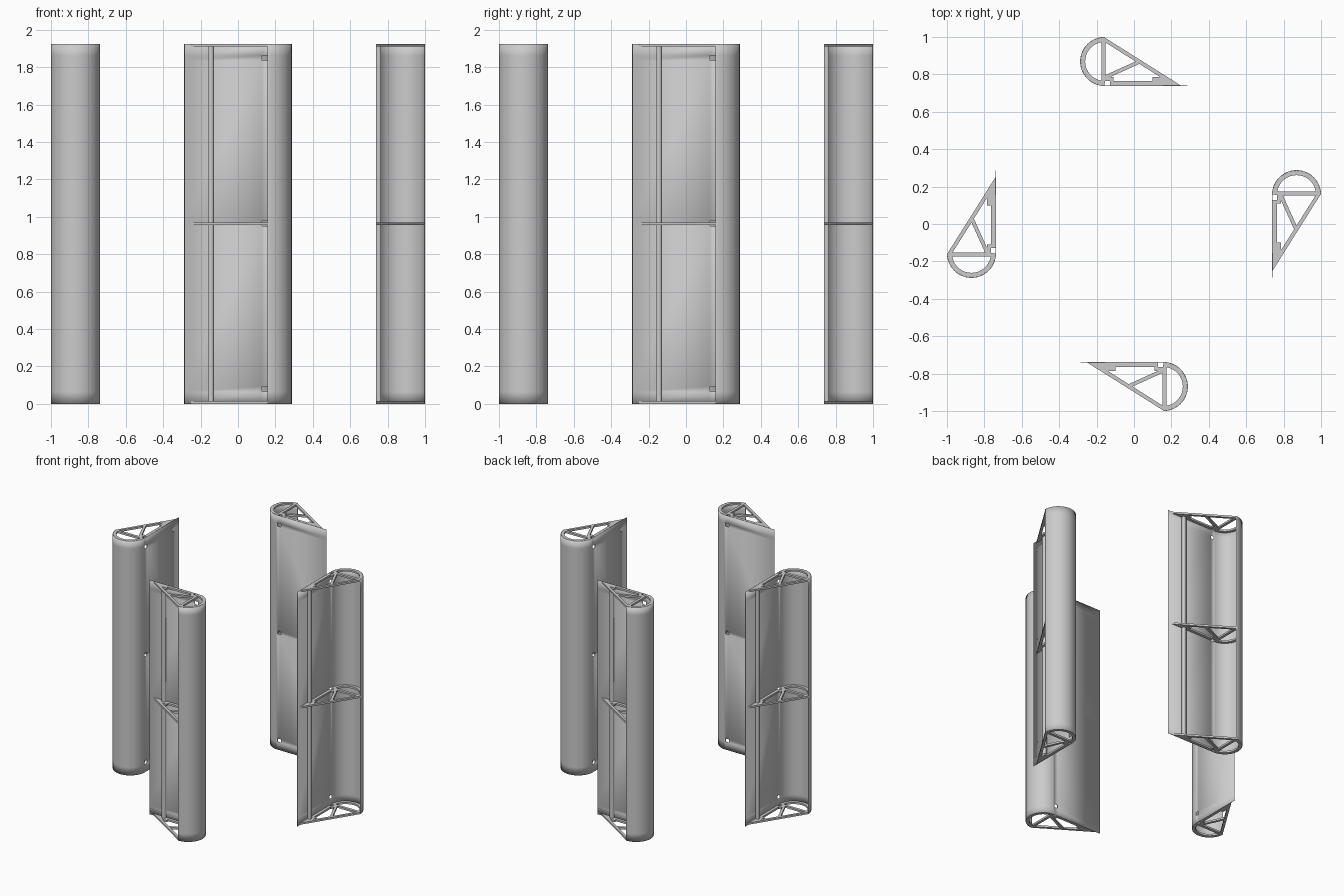
import bpy, bmesh
from math import sin, cos, pi, acos

if "Cube" in bpy.data.objects:
    bpy.data.objects.remove(bpy.data.objects["Cube"])

H = 1.925                      # blade height
CX, CY, R = 0.157, -0.869, 0.131   # nose arc centre and radius
T = 0.003                      # skin thickness
RIB = 0.015                    # rib thickness
INNER = CY + R                 # y of the flat inner face


def arc(r, a0, a1, n):
    return [(CX + r * cos(a0 + (a1 - a0) * i / n),
             CY + r * sin(a0 + (a1 - a0) * i / n)) for i in range(n + 1)]


def skin_mesh():
    """Flat panel with three slots, running into a half-round nose."""
    prof = [(-0.287, INNER), (0.128, INNER)] + arc(R, pi / 2, -pi / 2, 28)
    levels = [0, 0.065, 0.092, 0.95, 0.977, 1.835, 1.862, H]
    bm = bmesh.new()
    grid = [[bm.verts.new((x, y, z)) for z in levels] for x, y in prof]
    for i in range(len(prof) - 1):
        for j in range(len(levels) - 1):
            if i == 1 and j % 2:          # slot opening
                continue
            bm.faces.new((grid[i][j], grid[i][j + 1],
                          grid[i + 1][j + 1], grid[i + 1][j]))
    me = bpy.data.meshes.new("blade_skin")
    bm.to_mesh(me)
    bm.free()
    return me


def plate_mesh(name, loops, thick):
    """Flat plate from an outline and its cut-outs, bottom on z = 0."""
    cu = bpy.data.curves.new(name, 'CURVE')
    cu.dimensions, cu.fill_mode, cu.extrude = '2D', 'BOTH', thick / 2
    for pts in loops:
        sp = cu.splines.new('POLY')
        sp.points.add(len(pts) - 1)
        for p, (x, y) in zip(sp.points, pts):
            p.co = (x, y, 0, 1)
        sp.use_cyclic_u = True
    tmp = bpy.data.objects.new(name + "_tmp", cu)
    bpy.context.collection.objects.link(tmp)
    bpy.context.view_layer.update()
    me = bpy.data.meshes.new_from_object(
        tmp.evaluated_get(bpy.context.evaluated_depsgraph_get()))
    bpy.data.objects.remove(tmp)
    for v in me.vertices:
        v.co.z += thick / 2
    me.name = name
    return me


def place(name, me, k, z=0.0):
    ob = bpy.data.objects.new(name, me)
    bpy.context.collection.objects.link(ob)
    ob.location.z = z
    ob.rotation_euler.z = k * pi / 2
    return ob


# Rib: teardrop outline with a notch, and three lightening holes
y0 = INNER - T
outline = ([(-0.25, y0), (0.128, y0), (0.128, -0.764), (0.156, -0.764)]
           + arc(R - T, pi / 2, -pi / 2, 28))
a = acos((0.175 - CX) / 0.104)
nose_hole = arc(0.104, a, -a, 24)
outer_hole = [(0.153, -0.796), (0.153, -0.971), (-0.008, -0.869)]
inner_hole = [(-0.029, -0.856), (-0.141, -0.785), (-0.10, -0.785),
              (-0.10, -0.764), (0.11, -0.764), (0.11, -0.785), (0.129, -0.785)]
rib = plate_mesh("rib", [outline, nose_hole, outer_hole, inner_hole], RIB)

# Stringer: upright strip on the panel near the trailing edge
stringer = plate_mesh("stringer", [[(-0.158, y0), (-0.131, y0),
                                    (-0.131, -0.765), (-0.158, -0.765)]], H - 0.002)
skin = skin_mesh()

# Four blades around the centre
for k in range(4):
    ob = place(f"blade_skin_{k + 1}", skin, k)
    mod = ob.modifiers.new("thickness", 'SOLIDIFY')
    mod.thickness, mod.offset = T, -1
    place(f"stringer_{k + 1}", stringer, k, 0.001)
    for n, z in zip(("bottom", "middle", "top"), (0, (H - RIB) / 2, H - RIB)):
        place(f"rib_{n}_{k + 1}", rib, k, z)

# Smooth the rounded noses, keep edges sharp
bpy.ops.object.select_all(action='DESELECT')
for ob in bpy.data.objects:
    if ob.name in ("blade_skin_1", "rib_bottom_1"):
        ob.select_set(True)
        bpy.context.view_layer.objects.active = ob
bpy.ops.object.shade_smooth_by_angle()
